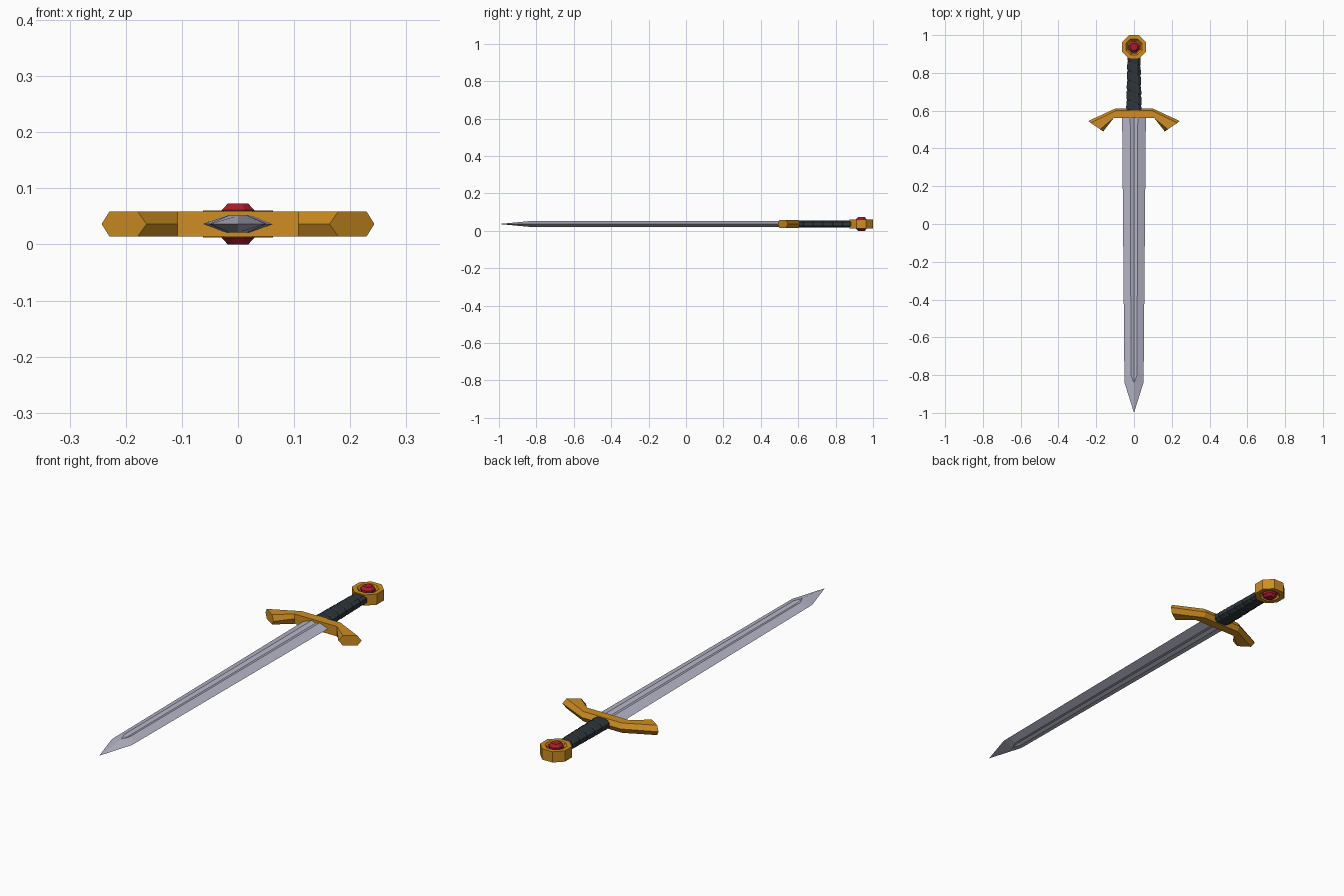
import bpy, bmesh, math

if "Cube" in bpy.data.objects:
    bpy.data.objects.remove(bpy.data.objects["Cube"])

ZC = 0.0365  # height of the sword's middle plane


def material(name, rgb):
    m = bpy.data.materials.new(name)
    m.diffuse_color = (*rgb, 1)
    m.use_nodes = True
    m.node_tree.nodes["Principled BSDF"].inputs["Base Color"].default_value = m.diffuse_color
    return m


STEEL = material("steel", (0.46, 0.46, 0.57))
GOLD = material("gold", (0.62, 0.27, 0.016))
LEATHER = material("dark leather", (0.027, 0.035, 0.042))
RED = material("red gem", (0.40, 0.012, 0.025))


def loft(name, stacks, mat):
    """Skin each stack of equal-length loops, closing both ends."""
    bm = bmesh.new()
    for loops in stacks:
        rings = [[bm.verts.new((x, y, z + ZC)) for x, y, z in l] for l in loops]
        n = len(rings[0])
        for a, b in zip(rings, rings[1:]):
            for i in range(n):
                j = (i + 1) % n
                bm.faces.new((a[i], a[j], b[j], b[i]))
        bm.faces.new(rings[0][::-1])
        bm.faces.new(rings[-1])
    bmesh.ops.remove_doubles(bm, verts=bm.verts, dist=1e-5)
    bmesh.ops.recalc_face_normals(bm, faces=bm.faces)
    me = bpy.data.meshes.new(name)
    bm.to_mesh(me)
    bm.free()
    me.materials.append(mat)
    ob = bpy.data.objects.new(name, me)
    bpy.context.collection.objects.link(ob)
    return ob


# Blade: section with sharp edges, two ridges and a V-shaped fuller
def blade_section(y, edge, ridge, zr, zc):
    return [(-edge, y, 0), (-ridge, y, zr), (0, y, zc), (ridge, y, zr),
            (edge, y, 0), (ridge, y, -zr), (0, y, -zc), (-ridge, y, -zr)]


loft("blade", [[blade_section(0.58, 0.063, 0.020, 0.0160, 0.009),
                blade_section(-0.80, 0.051, 0.016, 0.0155, 0.009),
                blade_section(-0.84, 0.050, 0.0, 0.0150, 0.0150),
                blade_section(-1.0, 0.0, 0.0, 0.0, 0.0)]], STEEL)


# Crossguard: six-sided section, flat-fronted in the middle, swept forward at the ends
def guard_section(s, back_mid, back, front, front_mid, h=0.0225):
    return [(s * x, y, z) for (x, y), z in
            ((back_mid, 0), (back, h), (front, h), (front_mid, 0), (front, -h), (back, -h))]


END = ((0.243, 0.545), (0.229, 0.535), (0.179, 0.501), (0.163, 0.490))
BEND = ((0.097, 0.612), (0.097, 0.600), (0.108, 0.560), (0.108, 0.560))
loft("crossguard", [[guard_section(-1, *END), guard_section(-1, *BEND),
                     guard_section(1, *BEND), guard_section(1, *END)]], GOLD)


# Grip: slanted leather wraps, each flaring a little towards the pommel
def wrap_ring(y, scale):
    w = (0.041 - 0.024 * (y - 0.61)) * scale
    h = 0.020 * scale
    outline = ((-1, -0.5), (-1, 0.5), (-0.6, 1), (0.6, 1),
               (1, 0.5), (1, -0.5), (0.6, -1), (-0.6, -1))
    return [(a * w, min(max(y - 0.4 * a * w, 0.595), 0.90), b * h) for a, b in outline]


PITCH = 0.052
wraps = []
for i in range(6):
    y = 0.59 + i * PITCH
    wraps += [wrap_ring(y, 0.90), wrap_ring(y + 0.008, 1.0),
              wrap_ring(y + PITCH - 0.008, 1.0)]
wraps.append(wrap_ring(0.59 + 6 * PITCH, 0.90))
loft("grip", [wraps], LEATHER)


# Pommel: octagonal disc with a sloping recess on both faces, and a gem through it
def octagon(apothem, z):
    r = apothem / math.cos(math.pi / 8)
    return [(r * math.cos(a), 0.9375 + r * math.sin(a), z)
            for a in (math.pi / 8 + k * math.pi / 4 for k in range(8))]


loft("pommel", [[octagon(r, z) for r, z in
                 ((0.034, -0.012), (0.043, -0.0245), (0.0625, -0.0245),
                  (0.0625, 0.0245), (0.043, 0.0245), (0.034, 0.012))]], GOLD)
loft("pommel_gem", [[octagon(r, z) for r, z in
                     ((0.018, -0.0365), (0.029, -0.025), (0.029, 0.025), (0.018, 0.0365))]], RED)
